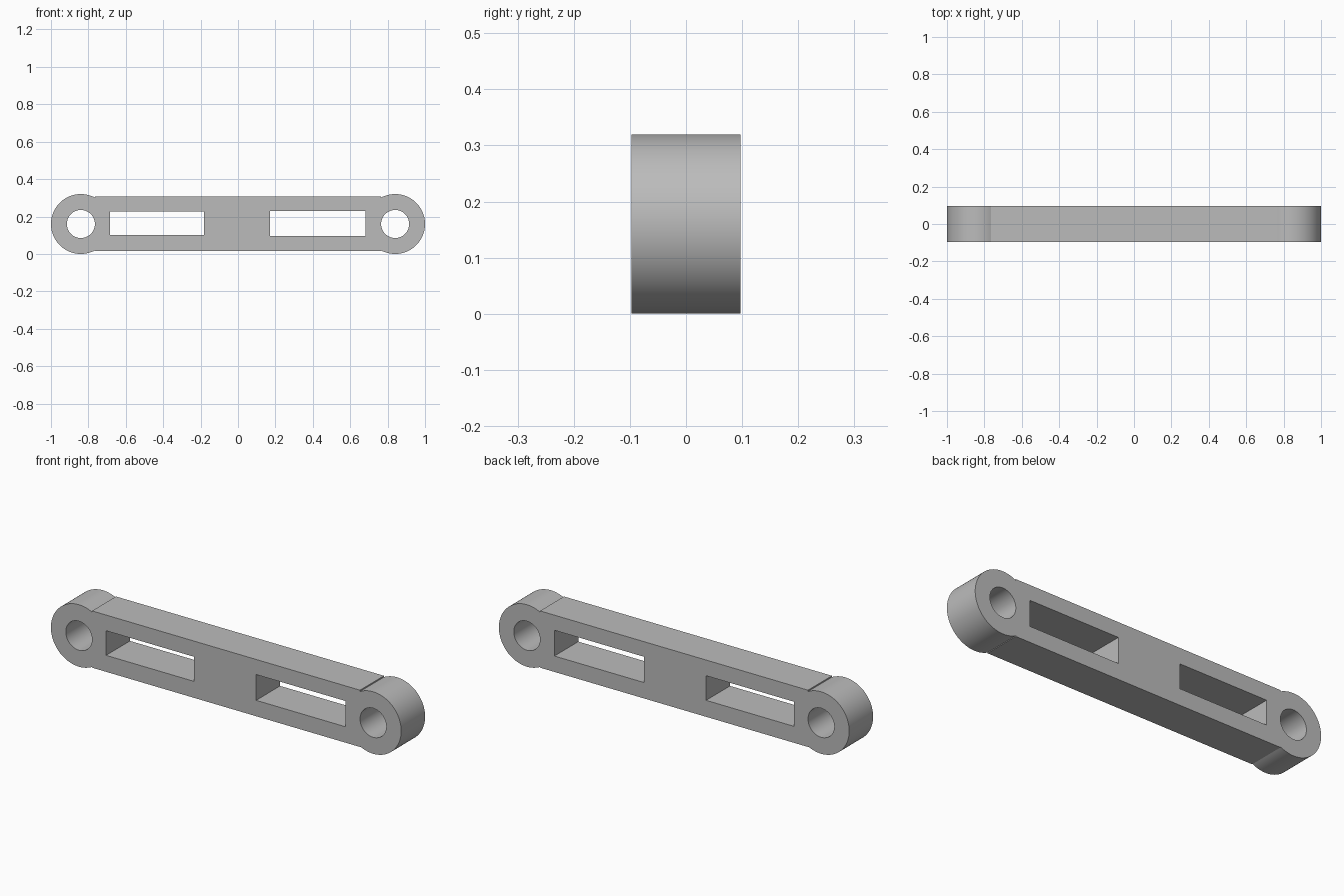
import bpy
from math import acos, cos, sin, pi, radians

cube = bpy.data.objects.get("Cube")
if cube:
    bpy.data.objects.remove(cube, do_unlink=True)

EYE_X, EYE_Z, EYE_R, HOLE_R = 0.84, 0.16, 0.16, 0.075
BAR_END, BAR_LOW, BAR_HIGH = 0.765, 0.015, 0.308
HALF_DEPTH = 0.0975

grey = bpy.data.materials.new("plain grey")
grey.use_nodes = True
colour = (0.5, 0.5, 0.5, 1)
grey.diffuse_color = colour
grey.node_tree.nodes["Principled BSDF"].inputs["Base Color"].default_value = colour


def arc(cx, radius, start, sweep, steps):
    return [(cx + radius * cos(start + sweep * i / steps),
             EYE_Z + radius * sin(start + sweep * i / steps)) for i in range(steps + 1)]


def rectangle(x0, x1, z0, z1):
    return [(x0, z0), (x1, z0), (x1, z1), (x0, z1)]


# Outer outline: round eye at each end, small steps where the bar meets them
meet = acos((EYE_X - BAR_END) / EYE_R)
sweep = 2 * (pi - meet)
outline = arc(-EYE_X, EYE_R, meet, sweep, 64)
outline += [(-BAR_END, BAR_LOW), (BAR_END, BAR_LOW)]
outline += arc(EYE_X, EYE_R, meet - pi, sweep, 64)
outline += [(BAR_END, BAR_HIGH), (-BAR_END, BAR_HIGH)]

# Pin holes and the two slots
loops = [outline]
loops += [arc(side * EYE_X, HOLE_R, 0, 2 * pi, 64)[:-1] for side in (-1, 1)]
loops += [rectangle(-0.685, -0.183, 0.1, 0.227), rectangle(0.172, 0.683, 0.097, 0.23)]

# Filled profile extruded through the depth of the link
profile = bpy.data.curves.new("link_arm", "CURVE")
profile.dimensions = "2D"
profile.fill_mode = "BOTH"
profile.extrude = HALF_DEPTH
for points in loops:
    spline = profile.splines.new("POLY")
    spline.points.add(len(points) - 1)
    for point, (x, z) in zip(spline.points, points):
        point.co = (x, z, 0, 1)
    spline.use_cyclic_u = True

link = bpy.data.objects.new("link_arm", profile)
bpy.context.collection.objects.link(link)
link.rotation_euler.x = radians(90)
profile.materials.append(grey)

bpy.ops.object.select_all(action="DESELECT")
link.select_set(True)
bpy.context.view_layer.objects.active = link
bpy.ops.object.convert(target="MESH")

# Weld caps to walls, then smooth only the round surfaces
bpy.ops.object.mode_set(mode="EDIT")
bpy.ops.mesh.select_all(action="SELECT")
bpy.ops.mesh.remove_doubles(threshold=0.0001)
bpy.ops.mesh.normals_make_consistent(inside=False)
bpy.ops.object.mode_set(mode="OBJECT")
bpy.ops.object.transform_apply(location=False, rotation=True, scale=False)
bpy.ops.object.shade_smooth_by_angle(angle=radians(30))
